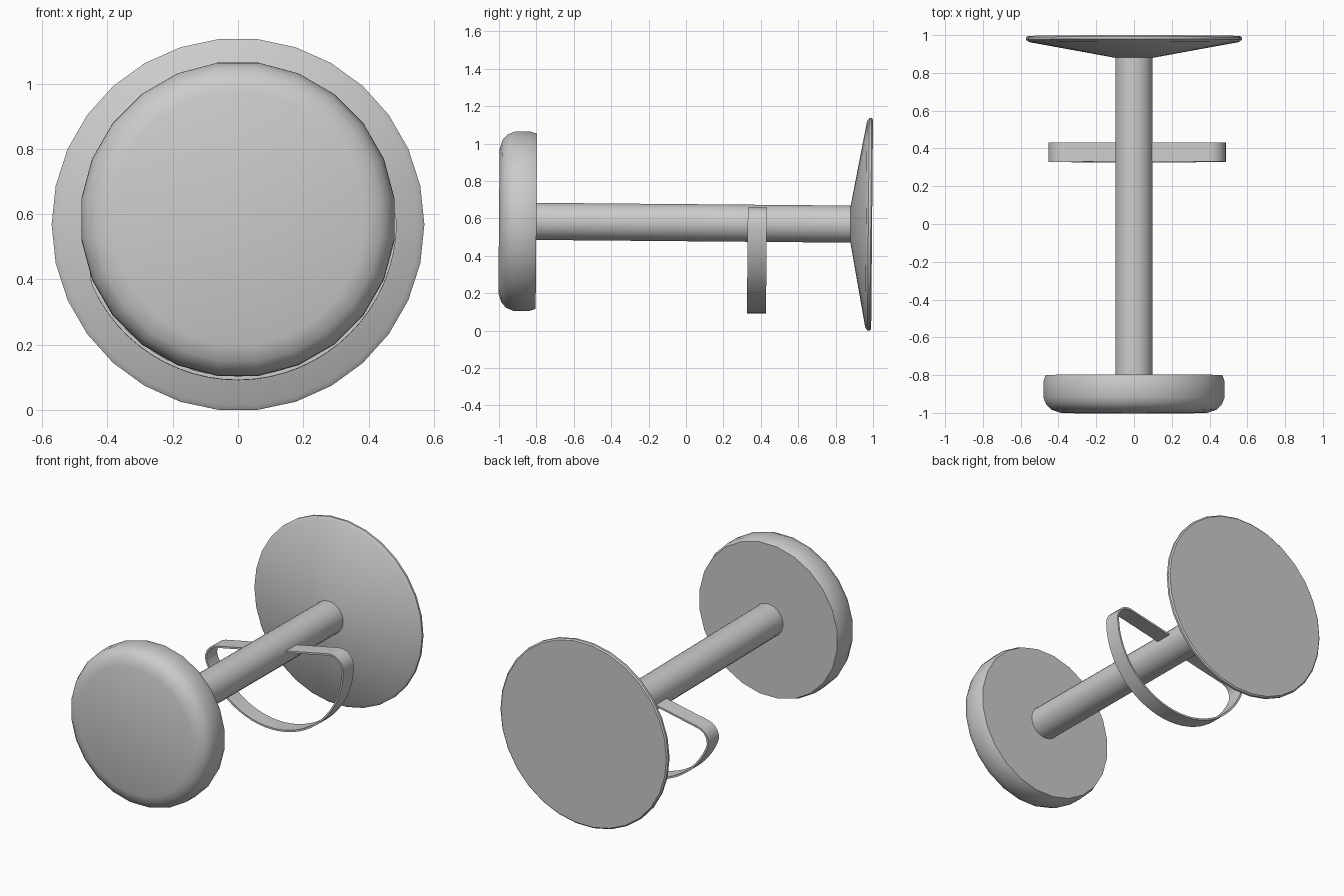
import bpy, bmesh, math
from mathutils import Matrix, Vector

if "Cube" in bpy.data.objects:
    bpy.data.objects.remove(bpy.data.objects["Cube"])

# The whole piece leans half a degree about its middle
CENTRE_Z = 0.577
LEAN = Matrix.Translation((0, 0, CENTRE_Z)) @ Matrix.Rotation(math.radians(-0.5), 4, 'X')


def finish(name, bm, angle):
    bmesh.ops.recalc_face_normals(bm, faces=bm.faces)
    bm.transform(LEAN)
    mesh = bpy.data.meshes.new(name)
    bm.to_mesh(mesh)
    bm.free()
    obj = bpy.data.objects.new(name, mesh)
    bpy.context.collection.objects.link(obj)
    bpy.ops.object.select_all(action='DESELECT')
    obj.select_set(True)
    bpy.context.view_layer.objects.active = obj
    bpy.ops.object.shade_smooth_by_angle(angle=math.radians(angle))
    return obj


def turned(name, profile, sides, angle=40):
    """Solid of revolution about the y axis from (radius, y) points, flat edge on top."""
    bm = bmesh.new()
    rings = []
    for r, y in profile:
        ring = []
        for i in range(sides):
            a = math.pi / 2 + (i + 0.5) * 2 * math.pi / sides
            ring.append(bm.verts.new((r * math.cos(a), y, r * math.sin(a))))
        rings.append(ring)
    for a, b in zip(rings, rings[1:]):
        for i in range(sides):
            j = (i + 1) % sides
            bm.faces.new((a[i], a[j], b[j], b[i]))
    # Close both ends with a fan
    for ring, y in ((rings[0], profile[0][1]), (rings[-1], profile[-1][1])):
        tip = bm.verts.new((0, y, 0))
        for i in range(sides):
            bm.faces.new((ring[i], ring[(i + 1) % sides], tip))
    return finish(name, bm, angle)


def arc(cx, cz, r, start, end, steps):
    return [(cx + r * math.cos(math.radians(start + (end - start) * i / steps)),
             cz + r * math.sin(math.radians(start + (end - start) * i / steps)))
            for i in range(steps + 1)]


def d_outline(inset):
    """Half circle with a flat top and rounded corners, inset by the band thickness."""
    R, c, cut = 0.488, 0.0866, 12.5
    cx = (R - c) * math.cos(math.radians(cut))
    return (arc(cx, -c, c - inset, 90, -cut, 6)
            + arc(0, 0, R - inset, -cut, -180 + cut, 28)[1:]
            + arc(-cx, -c, c - inset, 180 + cut, 90, 6)[1:])


# Rounded cushion head at the front
turned("front_knob", [(0.39, -1.0), (0.44, -0.983), (0.468, -0.957), (0.483, -0.92),
                      (0.484, -0.835), (0.472, -0.80)], 24, 55)

# Long shaft joining head and base
turned("shaft", [(0.1, -0.81), (0.1, 0.89)], 24)

# Shallow conical flange with thin rim at the back
turned("back_flange", [(0.1, 0.88), (0.555, 0.963), (0.571, 0.975), (0.571, 0.988),
                       (0.563, 0.995)], 30)

# Thin D-shaped loop whose flat bar runs through the shaft, tilted sideways
bm = bmesh.new()
tilt = Matrix.Rotation(math.radians(-11.5), 3, 'Y')
loops = []
for inset, y in ((0, 0.33), (0, 0.432), (0.011, 0.432), (0.011, 0.33)):
    loops.append([bm.verts.new(tilt @ Vector((x, y, z + 0.006))) for x, z in d_outline(inset)])
count = len(loops[0])
for k in range(4):
    a, b = loops[k], loops[(k + 1) % 4]
    for i in range(count):
        j = (i + 1) % count
        bm.faces.new((a[i], a[j], b[j], b[i]))
finish("loop_band", bm, 40)
